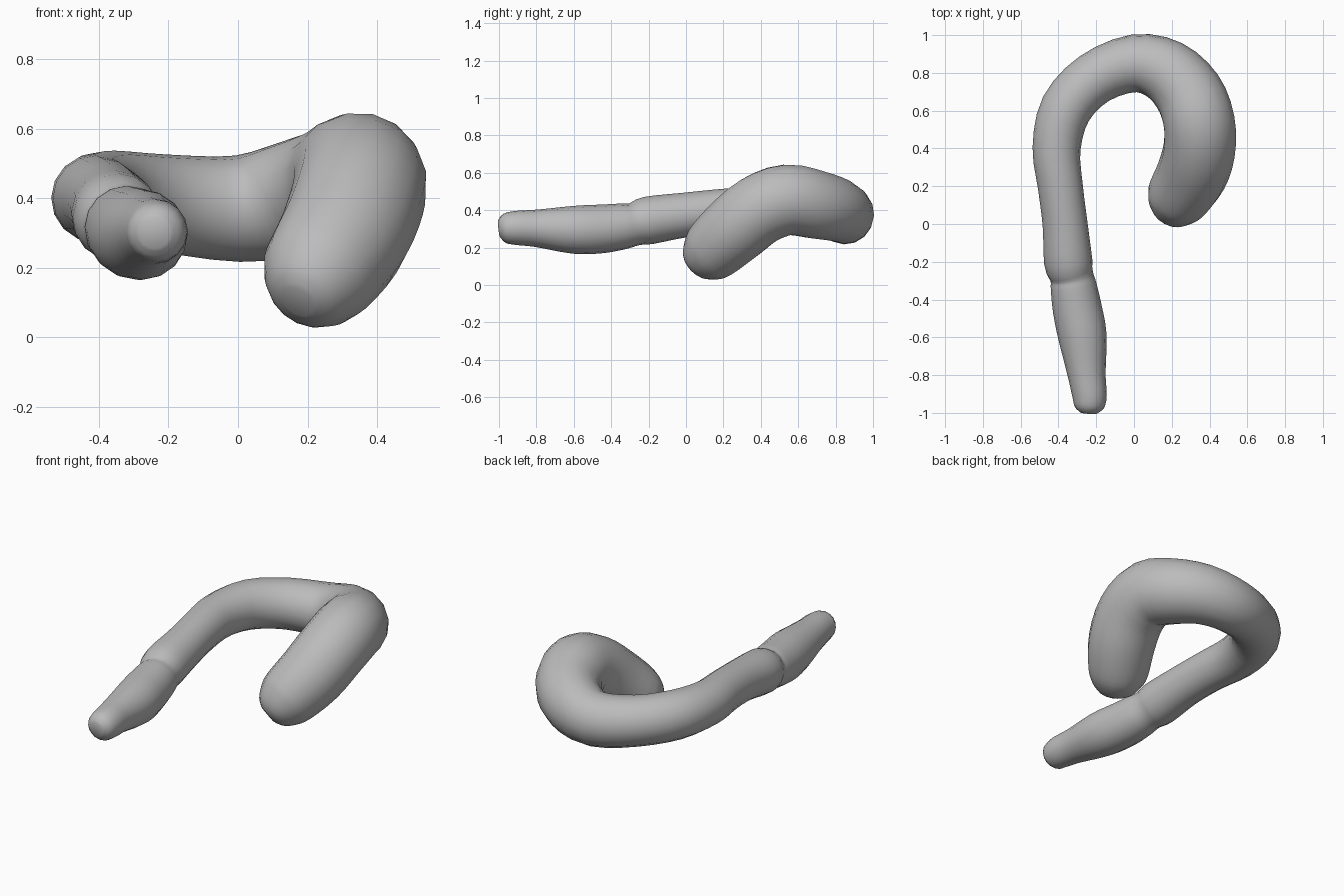
import bpy
import bmesh
import math
from mathutils import Vector

cube = bpy.data.objects.get("Cube")
if cube:
    bpy.data.objects.remove(cube, do_unlink=True)

SIDES = 16
STEPS = 3

# Centre line stations from the thin tip to the thick end: x, y, z, radius
STATIONS = [Vector(s) for s in (
    (-.24, -1, .30, .045), (-.238, -.97, .303, .078), (-.235, -.91, .305, .091),
    (-.25, -.80, .303, .1), (-.272, -.6, .295, .128), (-.3, -.45, .3, .13),
    (-.32, -.33, .315, .122), (-.33, -.275, .325, .115), (-.348, -.2, .345, .128),
    (-.365, 0, .375, .119), (-.39, .2, .395, .119), (-.41, .4, .4, .127),
    (-.36, .61, .4, .137), (-.21, .77, .385, .141), (0, .85, .37, .153),
    (.17, .81, .4, .17), (.29, .69, .43, .185), (.345, .54, .455, .192),
    (.345, .39, .40, .192), (.305, .26, .295, .188), (.235, .145, .19, .17),
    (.205, .092, .147, .142), (.182, .053, .117, .1), (.171, .036, .103, .05),
)]


def catmull(a, b, c, d, t):
    return 0.5 * (2 * b + (c - a) * t + (2 * a - 5 * b + 4 * c - d) * t * t
                  + (3 * b - a - 3 * c + d) * t ** 3)


def smooth_path(points):
    ext = [points[0]] + points + [points[-1]]
    path = [catmull(*ext[i:i + 4], k / STEPS)
            for i in range(len(points) - 1) for k in range(STEPS)]
    return path + [points[-1]]


def loft_tube(name, points, material):
    path = smooth_path(points)
    centres = [p.to_3d() for p in path]
    bm = bmesh.new()
    rings = []
    up = Vector((0, 0, 1))
    for i, p in enumerate(path):
        # Carry the frame along the path so that the tube does not twist
        along = (centres[min(i + 1, len(path) - 1)] - centres[max(i - 1, 0)]).normalized()
        up = (up - along * up.dot(along)).normalized()
        side = along.cross(up)
        ring = []
        for k in range(SIDES):
            a = math.tau * k / SIDES
            ring.append(bm.verts.new(centres[i] + (side * math.cos(a) + up * math.sin(a)) * p[3]))
        rings.append(ring)
    for r, s in zip(rings, rings[1:]):
        for k in range(SIDES):
            n = (k + 1) % SIDES
            bm.faces.new((r[k], r[n], s[n], s[k]))
    bm.faces.new(rings[0])
    bm.faces.new(rings[-1])
    bmesh.ops.recalc_face_normals(bm, faces=bm.faces)
    mesh = bpy.data.meshes.new(name)
    bm.to_mesh(mesh)
    bm.free()
    mesh.materials.append(material)
    obj = bpy.data.objects.new(name, mesh)
    bpy.context.collection.objects.link(obj)
    return obj


# Plain grey surface
grey = bpy.data.materials.new("plain_grey")
grey.use_nodes = True
colour = (0.5, 0.5, 0.5, 1)
grey.diffuse_color = colour
grey.node_tree.nodes["Principled BSDF"].inputs["Base Color"].default_value = colour

# Hooked tube with a rounded thick end and a blunt thin tip
tube = loft_tube("curved_tube", STATIONS, grey)
bpy.ops.object.select_all(action='DESELECT')
tube.select_set(True)
bpy.context.view_layer.objects.active = tube
bpy.ops.object.shade_smooth_by_angle(angle=math.radians(50))
